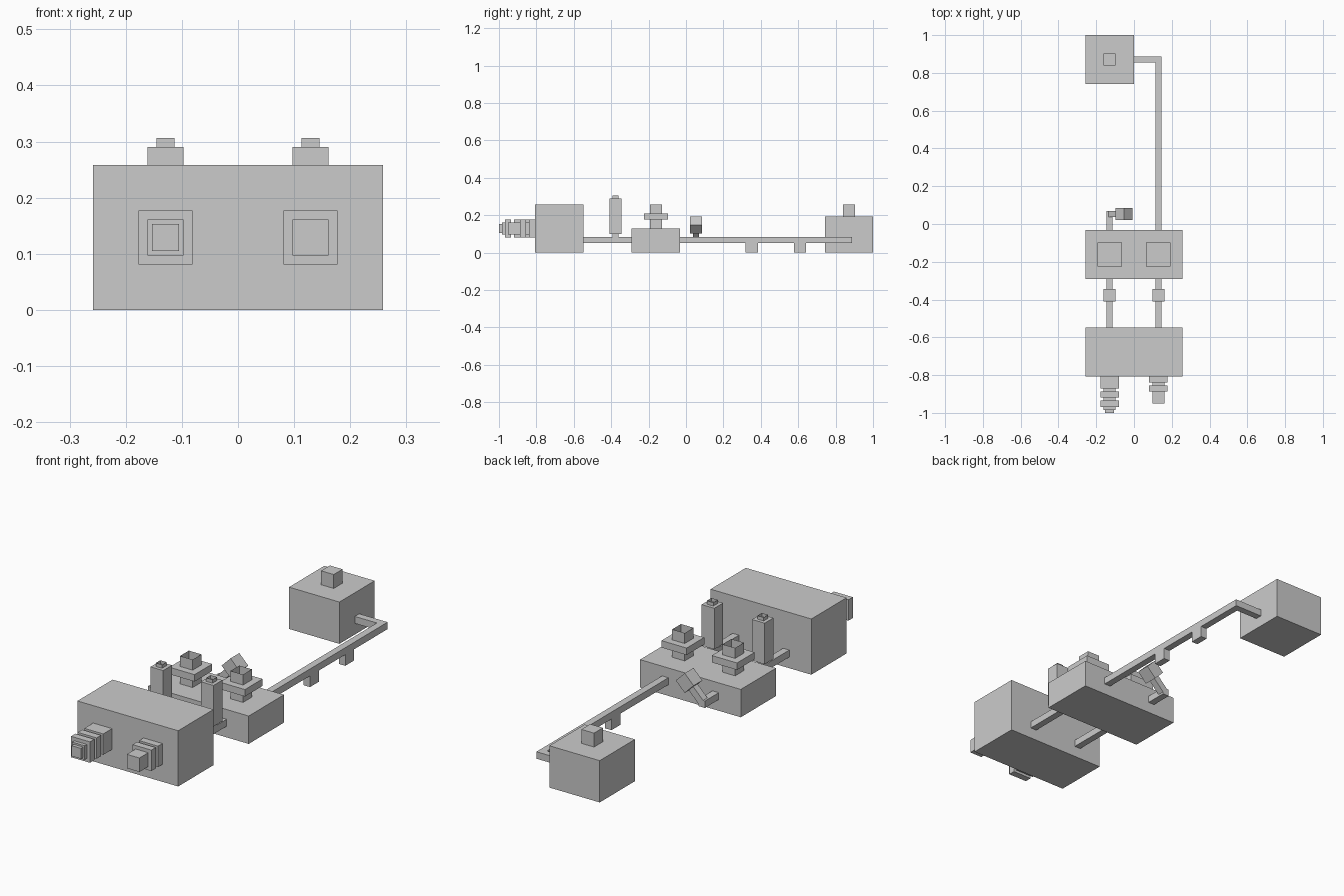
import bpy, bmesh, math
from mathutils import Matrix, Vector

if "Cube" in bpy.data.objects:
    bpy.data.objects.remove(bpy.data.objects["Cube"])

U = 2 / 62  # base module: the model is 62 modules long


def box(name, x, y, z, open_top=False):
    """Box from (min, max) ranges given in modules."""
    size = [(b - a) * U for a, b in (x, y, z)]
    mid = [(a + b) / 2 * U for a, b in (x, y, z)]
    bm = bmesh.new()
    bmesh.ops.create_cube(bm, size=1, matrix=Matrix.Diagonal((*size, 1)))
    if open_top:
        bm.normal_update()
        bmesh.ops.delete(bm, geom=[f for f in bm.faces if f.normal.z > 0.9], context='FACES_ONLY')
    mesh = bpy.data.meshes.new(name)
    bm.to_mesh(mesh)
    bm.free()
    ob = bpy.data.objects.new(name, mesh)
    ob.location = Vector(mid)
    bpy.context.collection.objects.link(ob)
    return ob


def span(c, w):
    return (c - w / 2, c + w / 2)


PIPE_Z = (1.6, 2.6)

# Main housings
box("front_tank", (-8, 8), (-25, -17), (0, 8))
box("middle_tank", (-8, 8), (-9, -1), (0, 4))
box("rear_tank", (-8, 0), (23, 31), (0, 6))
box("rear_tank_cap", span(-4, 2), span(27, 2), (6, 8))

# Mirrored pipes, columns and valves
for side, sx in (("left", -4), ("right", 4)):
    box(f"{side}_link_pipe", span(sx, 1), (-17, -9), PIPE_Z)
    box(f"{side}_column_foot", span(sx, 1), span(-11.7, 1), (2.6, 3.1))
    box(f"{side}_column", span(sx, 2), span(-11.7, 2), (3.1, 9))
    box(f"{side}_column_spout", span(sx, 1), span(-11.7, 1), (9, 9.5), True)
    box(f"{side}_valve_stem", span(sx, 2), span(-5, 2), (4, 5.5))
    box(f"{side}_valve_plate", span(sx, 4), span(-5, 4), (5.5, 6.5))
    box(f"{side}_valve_cup", span(sx, 2), span(-5, 2), (6.5, 8), True)

# Front nozzles: (name, x, [(width, y near tank, y far)])
nozzles = (
    ("left_nozzle", -4, [(3, -25, -27), (2, -27, -27.5), (3, -27.5, -28.5), (2, -28.5, -29),
                         (3, -29, -30), (2, -30, -30.5), (1.5, -30.5, -31)]),
    ("right_nozzle", 4, [(3, -25, -26), (2, -26, -26.5), (3, -26.5, -27.5), (2, -27.5, -29.5)]),
)
for name, nx, rings in nozzles:
    for i, (w, near, far) in enumerate(rings):
        box(f"{name}_ring_{i + 1}", span(nx, w), (far, near), span(4, w))

# Long pipe to the rear tank, with supports
box("long_pipe", span(4, 1), (-1, 27.5), PIPE_Z)
box("long_pipe_elbow", (0, 3.5), span(27, 1), PIPE_Z)
for i, y in enumerate((10.9, 18.9)):
    box(f"pipe_support_{i + 1}", span(4, 1), span(y, 2), (0, 1.6))

# Short outlet with a tilted head
box("outlet_pipe", span(-4, 1), (-1, 2.14), PIPE_Z)
arm = box("outlet_arm", span(-2.9, 1), span(1.64, 0.99), span(3.2, 3))
head = box("outlet_head", span(-1.64, 2), span(1.64, 2), span(4.6, 2))
for ob in (arm, head):
    ob.rotation_euler.y = math.radians(45)
